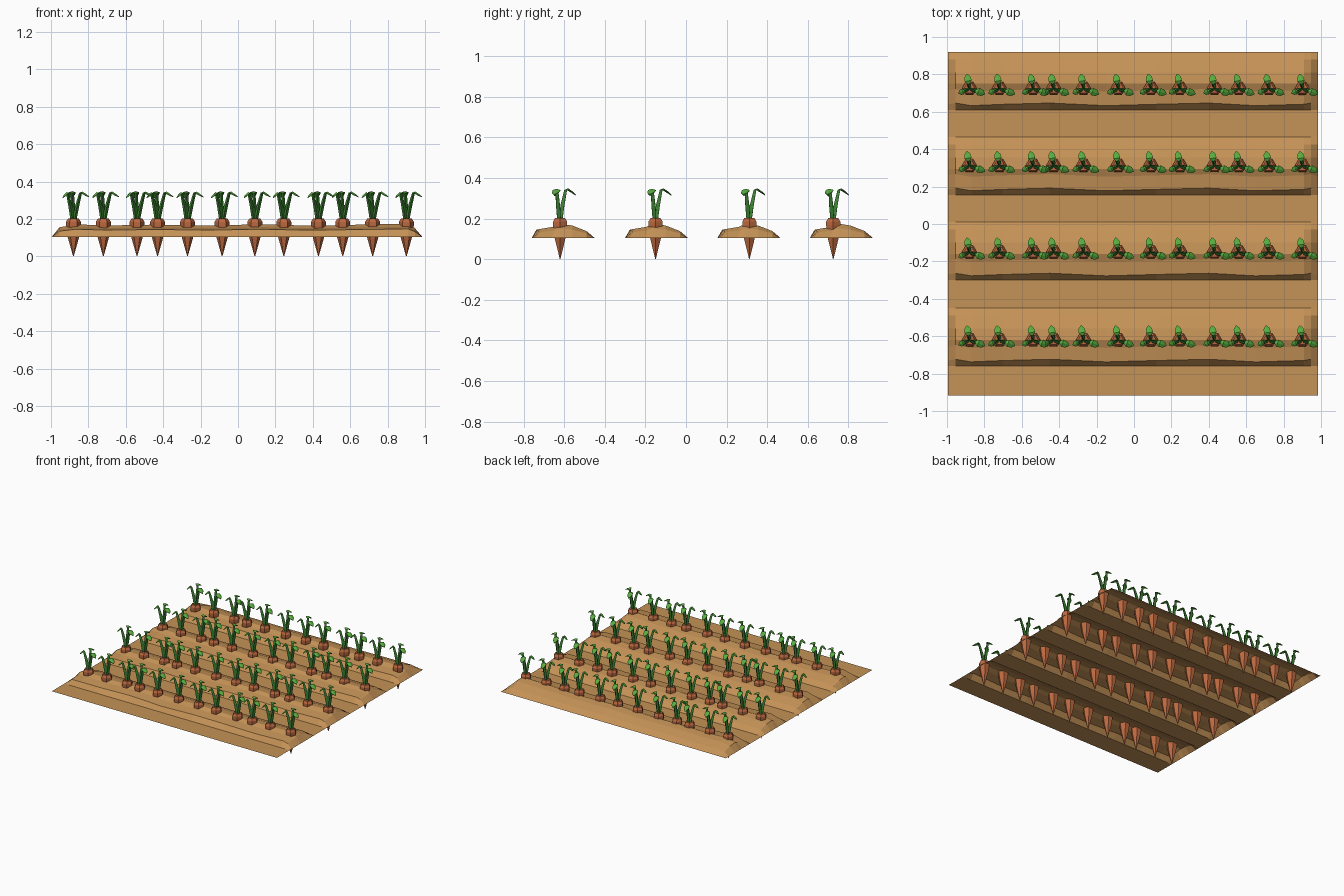
import bpy, bmesh, math
from mathutils import Vector

if "Cube" in bpy.data.objects:
    bpy.data.objects.remove(bpy.data.objects["Cube"])


def material(name, rgb):
    m = bpy.data.materials.new(name)
    m.diffuse_color = (*rgb, 1)
    m.use_nodes = True
    m.node_tree.nodes["Principled BSDF"].inputs["Base Color"].default_value = m.diffuse_color
    return m


SOIL = material("soil", (0.56, 0.29, 0.095))
CARROT = material("carrot_orange", (0.50, 0.14, 0.05))
STEM = material("stem_green", (0.05, 0.24, 0.035))
LEAF = material("leaf_green", (0.10, 0.42, 0.05))


def add_object(name, bm, mats):
    me = bpy.data.meshes.new(name)
    bm.to_mesh(me)
    bm.free()
    for m in mats:
        me.materials.append(m)
    ob = bpy.data.objects.new(name, me)
    bpy.context.collection.objects.link(ob)
    return ob


def loft(bm, rings, closed=True, mat=0):
    for a, b in zip(rings, rings[1:]):
        n = len(a)
        for i in range(n if closed else n - 1):
            j = (i + 1) % n
            bm.faces.new((a[i], a[j], b[j], b[i])).material_index = mat


# Soil: one open sheet, four raised ridges with sloping ends
GROUND = 0.105
RIDGE_FEET = [-0.76, -0.30, 0.155, 0.61]
PROFILE = [(0, 0), (0.03, 0.04), (0.105, 0.052), (0.14, 0.067),
           (0.20, 0.058), (0.27, 0.032), (0.31, 0)]
STATIONS = [(-0.995, 0), (-0.955, 0.75), (-0.87, 1), (-0.70, 0.9), (-0.45, 0.97),
            (-0.15, 0.9), (0.12, 1), (0.40, 0.88), (0.65, 0.97),
            (0.91, 1.05), (0.945, 0.7), (0.985, 0)]
bm = bmesh.new()
rows = []
for k, (x, h) in enumerate(STATIONS):
    wob = 0.008 * math.sin(k * 2.1)
    pts = [(-0.918, 0)]
    for foot in RIDGE_FEET:
        pts += [(foot + dy + (wob if 0 < i < 3 else 0), dz * h)
                for i, (dy, dz) in enumerate(PROFILE)]
    rows.append([bm.verts.new((x, y, GROUND + z)) for y, z in pts])
loft(bm, rows, closed=False)
bmesh.ops.recalc_face_normals(bm, faces=bm.faces)
if sum(f.normal.z for f in bm.faces) < 0:
    bmesh.ops.reverse_faces(bm, faces=bm.faces)
add_object("soil_bed", bm, [SOIL])


# Carrot plant: six-sided root, three bent stems, drooping leaves
def stem(bm, path, radii):
    rings = []
    for p, r in zip(path, radii):
        rings.append([bm.verts.new(p + Vector((r * math.cos(a), r * math.sin(a), 0)))
                      for a in (0.5, 0.5 + math.tau / 3, 0.5 + 2 * math.tau / 3)])
    loft(bm, rings, mat=1)
    bm.faces.new(rings[-1]).material_index = 1


def leaf(bm, start, direction, length, width, drop):
    side = Vector((-direction.y, direction.x, 0))
    spine, edges = [], []
    for t, w, z in [(0, 0.3, 0), (0.3, 1, 0.006), (0.7, 0.85, -0.35 * drop), (1, 0.1, -drop)]:
        c = start + direction * length * t + Vector((0, 0, z))
        s = side * width * w
        fold = Vector((0, 0, -0.006 * w))
        spine.append([bm.verts.new(q) for q in (c + s + fold, c, c - s + fold)])
    loft(bm, spine, closed=False, mat=2)
    # thin underside makes the blade solid
    under = [[bm.verts.new(v.co - Vector((0, 0, 0.004))) for v in row] for row in spine]
    loft(bm, [row[::-1] for row in under], closed=False, mat=2)
    for i in range(3):
        for e in (0, 2):
            bm.faces.new((spine[i][e], spine[i + 1][e],
                          under[i + 1][e], under[i][e])).material_index = 2


def plant_mesh():
    bm = bmesh.new()
    rings = []
    for z, r in [(0.002, 0.002), (0.105, 0.031), (0.165, 0.040), (0.185, 0.040), (0.202, 0.029)]:
        rings.append([bm.verts.new((r * math.cos(i * math.tau / 6),
                                    r * math.sin(i * math.tau / 6), z)) for i in range(6)])
    loft(bm, rings)
    bm.faces.new(rings[0][::-1])
    bm.faces.new(rings[-1])
    # (angle, reach of stem, stem height, leaf length, half width, leaf drop)
    for ang, reach, top, length, width, drop in [(-20, 0.040, 0.338, 0.055, 0.020, 0.020),
                                                 (100, 0.030, 0.340, 0.055, 0.019, 0.025),
                                                 (205, 0.034, 0.335, 0.036, 0.016, 0.022)]:
        d = Vector((math.cos(math.radians(ang)), math.sin(math.radians(ang)), 0))
        up = Vector((0, 0, 1))
        path = [d * 0.006 + up * 0.195, d * reach * 0.5 + up * 0.265, d * reach + up * top]
        stem(bm, path, (0.012, 0.013, 0.009))
        leaf(bm, path[-1] - d * 0.006 + up * 0.003, d, length, width, drop)
    bmesh.ops.recalc_face_normals(bm, faces=bm.faces)
    return bm


# Plant every row, sharing one mesh
ROWS = [-0.62, -0.15, 0.312, 0.725]
COLUMNS = [-0.88, -0.72, -0.54, -0.43, -0.27, -0.085, 0.09, 0.245, 0.43, 0.56, 0.72, 0.90]
first = None
for r, y in enumerate(ROWS):
    for c, x in enumerate(COLUMNS):
        name = f"carrot_plant_{r + 1}_{c + 1}"
        if first is None:
            ob = first = add_object(name, plant_mesh(), [CARROT, STEM, LEAF])
        else:
            ob = bpy.data.objects.new(name, first.data)
            bpy.context.collection.objects.link(ob)
        ob.location = (x, y, 0)
